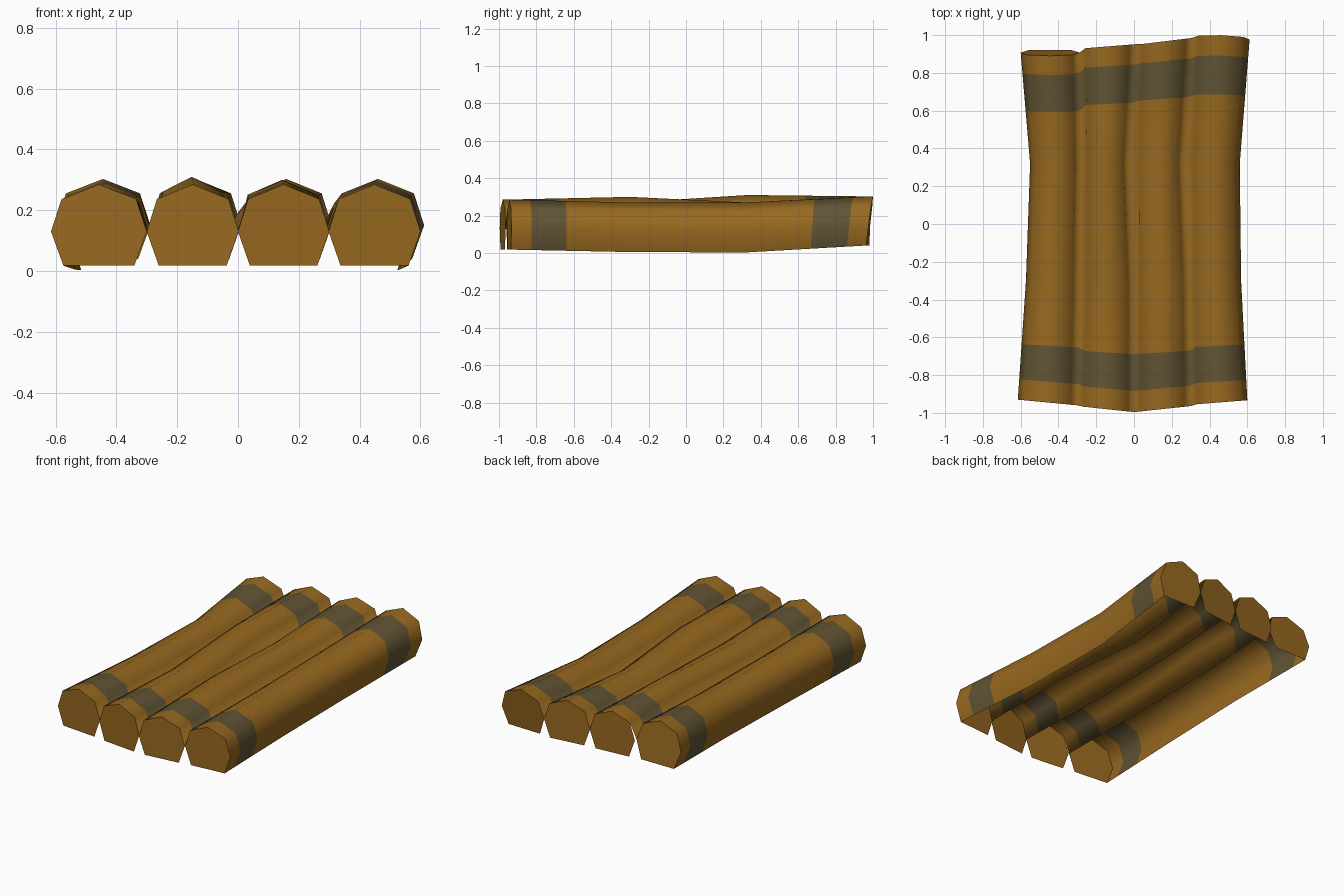
import bpy, bmesh

if "Cube" in bpy.data.objects:
    bpy.data.objects.remove(bpy.data.objects["Cube"])


def material(name, rgb):
    m = bpy.data.materials.new(name)
    m.diffuse_color = (*rgb, 1)
    m.use_nodes = True
    m.node_tree.nodes["Principled BSDF"].inputs["Base Color"].default_value = m.diffuse_color
    return m


wood = material("brown wood", (0.31, 0.14, 0.014))
rope = material("grey brown binding", (0.12, 0.088, 0.034))

# Seven-sided log section: u across (-1..1), v up (0..1), from bottom left over the top
SECTION = [(-0.74, 0), (-1, 0.42), (-0.78, 0.82), (0, 1),
           (0.78, 0.82), (1, 0.42), (0.74, 0)]

# Each station: left x, right x, bottom z, top z, y, end slant across, end slant up
LOGS = [
    # left log
    [(-0.615, -0.30, 0.018, 0.285, -0.945, -0.015, 0.0),
     (-0.572, -0.29, 0.005, 0.270, -0.30, 0, 0),
     (-0.55, -0.284, 0.003, 0.270, 0.32, 0, 0),
     (-0.60, -0.288, 0.04, 0.303, 0.905, 0.0, -0.03)],
    # inner left log
    [(-0.30, 0.002, 0.018, 0.285, -0.98, -0.016, 0.0),
     (-0.28, -0.002, 0.005, 0.270, -0.30, 0, 0),
     (-0.275, -0.03, 0.04, 0.31, 0.33, 0, 0),
     (-0.29, 0.01, 0.04, 0.303, 0.94, 0.012, 0.0)],
    # inner right log
    [(0.0, 0.30, 0.018, 0.285, -0.98, 0.016, 0.0),
     (0.0, 0.29, 0.03, 0.30, -0.30, 0, 0),
     (0.0, 0.262, 0.005, 0.270, 0.32, 0, 0),
     (0.01, 0.308, 0.04, 0.303, 0.967, 0.018, 0.0)],
    # right log
    [(0.298, 0.60, 0.018, 0.285, -0.945, 0.012, 0.0),
     (0.29, 0.567, 0.005, 0.270, -0.30, 0, 0),
     (0.285, 0.56, 0.003, 0.270, 0.32, 0, 0),
     (0.308, 0.612, 0.04, 0.303, 0.983, -0.004, 0.033)],
]


def between(a, b, dist):
    """Station at a given distance from a towards b."""
    t = dist / abs(b[4] - a[4])
    return tuple(p + (q - p) * t for p, q in zip(a, b))


def with_bindings(st):
    """Add the stations where the bindings start and stop."""
    front, mid1, mid2, rear = st
    return [front, between(front, mid1, 0.11), between(front, mid1, 0.30),
            mid1, mid2,
            between(rear, mid2, 0.305), between(rear, mid2, 0.105), rear]


def section(station):
    xl, xr, zb, zt, y, su, sv = station
    return [((xl + xr) / 2 + u * (xr - xl) / 2,
             y + su * u + sv * (v - 0.5),
             zb + v * (zt - zb)) for u, v in SECTION]


def finish(name, bm):
    me = bpy.data.meshes.new(name)
    bm.to_mesh(me)
    bm.free()
    me.materials.append(wood)
    me.materials.append(rope)
    bpy.context.collection.objects.link(bpy.data.objects.new(name, me))


stations = [with_bindings(st) for st in LOGS]

# Bark: one rippled sheet over all logs, open underneath, neighbours sharing a valley
bm = bmesh.new()
rows = []
for i in range(8):
    pts = section(stations[0][i])[:6]
    for log in stations[1:]:
        pts += section(log[i])[2:6]
    pts.append(section(stations[-1][i])[6])
    rows.append([bm.verts.new(p) for p in pts])
for i, (a, b) in enumerate(zip(rows, rows[1:])):
    for k in range(len(a) - 1):
        f = bm.faces.new((a[k], a[k + 1], b[k + 1], b[k]))
        f.material_index = 1 if i in (1, 5) else 0
        f.smooth = True
finish("log_bark", bm)

# Flat cut ends
bm = bmesh.new()
for log in stations:
    bm.faces.new([bm.verts.new(p) for p in section(log[0])[::-1]])
    bm.faces.new([bm.verts.new(p) for p in section(log[-1])])
finish("log_cut_ends", bm)
